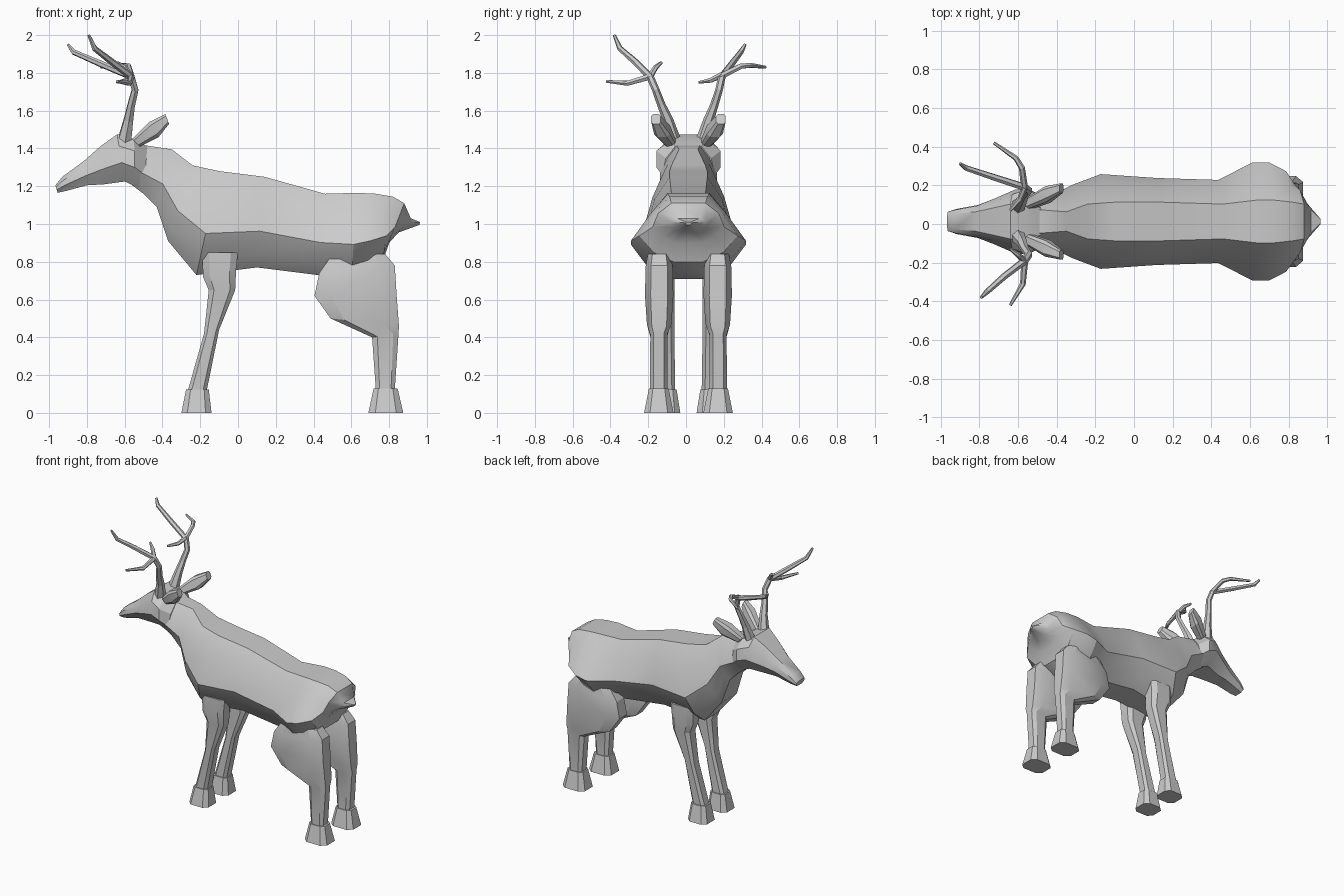
import bpy, bmesh, math
from mathutils import Vector

Y0 = 0.013  # mid plane of the animal


def loft(name, rings, angle=30):
    """Skin a list of equal-length point rings and cap both ends."""
    bm = bmesh.new()
    vs = [[bm.verts.new(p) for p in r] for r in rings]
    n = len(vs[0])
    for a, b in zip(vs, vs[1:]):
        for i in range(n):
            j = (i + 1) % n
            bm.faces.new((a[i], a[j], b[j], b[i]))
    bm.faces.new(vs[0])
    bm.faces.new(vs[-1][::-1])
    bmesh.ops.recalc_face_normals(bm, faces=bm.faces)
    me = bpy.data.meshes.new(name)
    bm.to_mesh(me)
    bm.free()
    ob = bpy.data.objects.new(name, me)
    bpy.context.collection.objects.link(ob)
    bpy.ops.object.select_all(action='DESELECT')
    ob.select_set(True)
    bpy.context.view_layer.objects.active = ob
    bpy.ops.object.shade_smooth_by_angle(angle=math.radians(angle))
    return ob


def body_ring(xt, zt, xb, zb, w0, w1, w2, w3):
    """Body section between a back point and a belly point."""
    prof = [(0, w0), (.25, w1), (.6, w2), (.85, max(w3, w2 * .72)), (1, w3)]
    half = [(xt + (xb - xt) * t, w, zt + (zb - zt) * t) for t, w in prof]
    return ([Vector((x, Y0 + w, z)) for x, w, z in half] +
            [Vector((x, Y0 - w, z)) for x, w, z in reversed(half)])


def limb_ring(side, xf, zf, xr, zr, yc, h, c=.2):
    """Chamfered rectangle between a front and a rear point."""
    pts = [(0, -.6), (c, -1), (1 - c, -1), (1, -.6), (1, .6), (1 - c, 1), (c, 1), (0, .6)]
    return [Vector((xf + (xr - xf) * t, Y0 + side * (yc + h * k), zf + (zr - zf) * t))
            for t, k in pts]


def antler_tube(name, pts):
    cu = bpy.data.curves.new(name, 'CURVE')
    cu.dimensions = '3D'
    cu.bevel_depth = 1
    cu.bevel_resolution = 1
    cu.use_fill_caps = True
    sp = cu.splines.new('POLY')
    sp.points.add(len(pts) - 1)
    for p, (x, y, z, r) in zip(sp.points, pts):
        p.co = (x, y, z, 1)
        p.radius = r
    ob = bpy.data.objects.new(name, cu)
    bpy.context.collection.objects.link(ob)
    bpy.ops.object.select_all(action='DESELECT')
    ob.select_set(True)
    bpy.context.view_layer.objects.active = ob
    bpy.ops.object.convert(target='MESH')
    bpy.ops.object.shade_flat()


# head, from the nose to behind the cheeks
loft("head", [body_ring(*r) for r in [
    (-.967, 1.205, -.955, 1.165, .025, .05, .05, .03),
    (-.93, 1.25, -.91, 1.175, .04, .06, .065, .04),
    (-.82, 1.33, -.80, 1.205, .05, .08, .085, .05),
    (-.73, 1.41, -.71, 1.21, .07, .10, .12, .06),
    (-.64, 1.475, -.60, 1.225, .09, .14, .165, .09),
    (-.55, 1.45, -.545, 1.20, .09, .17, .17, .09),
    (-.48, 1.41, -.50, 1.16, .07, .12, .14, .07)]])

# neck, trunk, rump and tail
loft("body", [body_ring(*r) for r in [
    (-.56, 1.42, -.56, 1.205, .06, .11, .15, .08),
    (-.48, 1.415, -.50, 1.16, .06, .11, .15, .08),
    (-.35, 1.395, -.43, 1.09, .05, .11, .15, .08),
    (-.24, 1.31, -.37, .91, .09, .16, .19, .09),
    (-.10, 1.28, -.22, .73, .10, .19, .245, .08),
    (.14, 1.25, .10, .77, .10, .18, .225, .10),
    (.46, 1.16, .42, .73, .09, .16, .215, .10),
    (.63, 1.165, .60, .71, .11, .20, .305, .09),
    (.73, 1.16, .68, .745, .11, .20, .305, .09),
    (.82, 1.145, .765, .80, .10, .18, .26, .08),
    (.88, 1.11, .80, .90, .09, .16, .19, .08),
    (.915, 1.03, .85, .955, .06, .09, .08, .04),
    (.965, 1.01, .96, .995, .01, .015, .015, .01)]])

# legs, hooves and ears as left and right pairs
PAIRS = {
    "front_leg": [
        (-.19, .85, .0, .85, .135, .06), (-.185, .72, -.01, .76, .135, .06),
        (-.155, .65, -.015, .65, .13, .055), (-.18, .42, -.10, .44, .12, .045),
        (-.265, .12, -.165, .12, .115, .045)],
    "front_hoof": [
        (-.275, .125, -.155, .125, .115, .052), (-.30, .0, -.14, .0, .118, .075)],
    "hind_leg": [
        (.50, .84, .78, .84, .155, .06), (.43, .74, .83, .78, .155, .072),
        (.405, .62, .84, .62, .155, .075), (.49, .50, .852, .46, .155, .065),
        (.71, .40, .85, .42, .157, .045), (.73, .12, .83, .12, .157, .047)],
    "hind_hoof": [
        (.718, .13, .845, .13, .157, .052), (.69, .0, .875, .0, .157, .078)],
    "ear": [
        (-.56, 1.45, -.52, 1.41, .095, .03), (-.47, 1.54, -.42, 1.46, .14, .042),
        (-.385, 1.582, -.365, 1.53, .172, .025)],
}
for part, rows in PAIRS.items():
    for side, tag in ((1, "left"), (-1, "right")):
        loft(f"{part}_{tag}", [limb_ring(side, *r) for r in rows], 20)

# antlers: main beam, outer tine and inner tine, slightly different on each side
ANTLERS = {
    "left": [
        [(-.605, .085, 1.42, .042), (-.58, .12, 1.55, .028), (-.565, .15, 1.63, .022),
         (-.545, .175, 1.71, .02), (-.565, .19, 1.78, .02), (-.72, .24, 1.845, .018),
         (-.87, .29, 1.91, .015), (-.90, .313, 1.95, .008)],
        [(-.565, .18, 1.78, .018), (-.58, .29, 1.835, .016), (-.61, .34, 1.84, .014),
         (-.725, .42, 1.83, .008)],
        [(-.565, .19, 1.79, .016), (-.59, .13, 1.76, .014), (-.64, .07, 1.75, .008)]],
    "right": [
        [(-.605, -.06, 1.42, .042), (-.58, -.095, 1.55, .028), (-.565, -.13, 1.63, .022),
         (-.545, -.16, 1.71, .02), (-.565, -.19, 1.78, .02), (-.67, -.27, 1.86, .018),
         (-.76, -.35, 1.93, .015), (-.79, -.38, 2.0, .008)],
        [(-.565, -.19, 1.78, .018), (-.575, -.31, 1.745, .015), (-.64, -.42, 1.755, .008)],
        [(-.565, -.19, 1.78, .016), (-.60, -.16, 1.83, .014), (-.64, -.13, 1.855, .008)]],
}
for tag, tubes in ANTLERS.items():
    for name, pts in zip(("antler_beam", "antler_outer_tine", "antler_inner_tine"), tubes):
        antler_tube(f"{name}_{tag}", pts)
